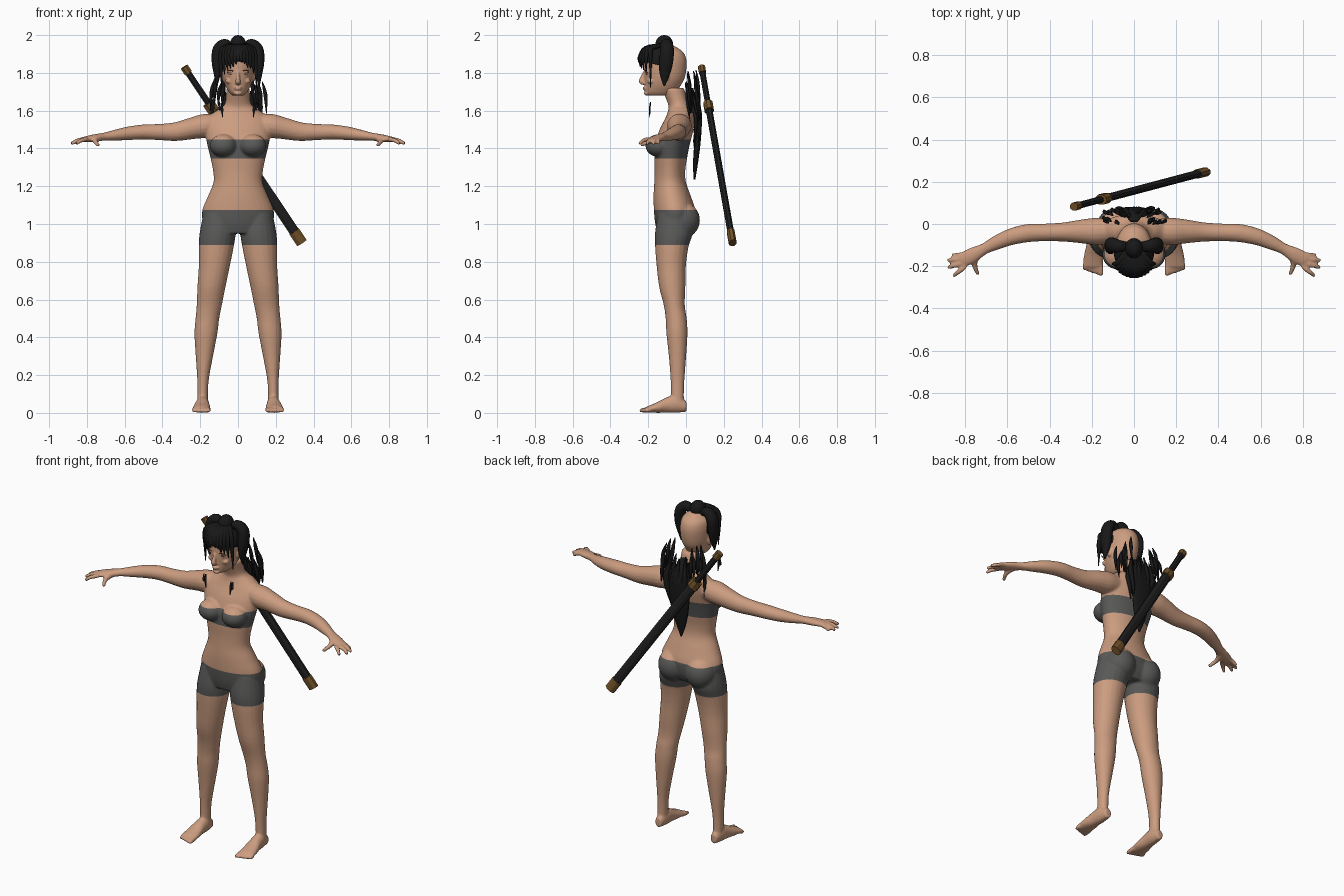
import bpy, bmesh, math, random
from mathutils import Vector, Matrix

random.seed(4)
X, Y, Z = Vector((1, 0, 0)), Vector((0, 1, 0)), Vector((0, 0, 1))
cube = bpy.data.objects.get("Cube")
if cube:
    bpy.data.objects.remove(cube)


def material(name, rgb):
    m = bpy.data.materials.new(name)
    m.use_nodes = True
    m.diffuse_color = (*rgb, 1)
    m.node_tree.nodes["Principled BSDF"].inputs["Base Color"].default_value = (*rgb, 1)
    return m


skin = material("skin", (0.60, 0.335, 0.215))
cloth = material("grey cloth", (0.1, 0.1, 0.098))
black = material("black hair", (0.009, 0.009, 0.009))
lacquer = material("black lacquer", (0.014, 0.014, 0.014))
brass = material("brown brass", (0.17, 0.085, 0.022))
brown = material("dark brow", (0.09, 0.045, 0.025))


def spline(rings, n):
    """Catmull-Rom interpolation of ring tuples."""
    out = []
    for i in range(len(rings) - 1):
        p = [rings[max(0, min(len(rings) - 1, i + k))] for k in (-1, 0, 1, 2)]
        for j in range(n):
            t = j / n
            out.append([0.5 * (2 * b + (c - a) * t + (2 * a - 5 * b + 4 * c - d) * t * t
                               + (3 * b - a - 3 * c + d) * t ** 3) for a, b, c, d in zip(*p)])
    return out + [list(rings[-1])]


def loft(bm, rings, up, seg=16, n=4, axis=None):
    """Closed tube through rings (x, y, z, half width, half depth)."""
    rings = spline(rings, n) if n > 1 else rings
    pts = [Vector(r[:3]) for r in rings]
    loops = []
    for i, r in enumerate(rings):
        t = axis or (pts[min(i + 1, len(pts) - 1)] - pts[max(i - 1, 0)]).normalized()
        u = t.cross(up).normalized()
        v = u.cross(t)
        ang = [2 * math.pi * (k + 0.5) / seg for k in range(seg)]
        loops.append([bm.verts.new(pts[i] + u * r[3] * math.cos(a) + v * r[4] * math.sin(a)) for a in ang])
    for a, b in zip(loops, loops[1:]):
        for k in range(seg):
            bm.faces.new((a[k], a[k - 1], b[k - 1], b[k]))
    bm.faces.new(loops[0])
    bm.faces.new(loops[-1][::-1])


def stack(bm, rows):
    """Upright loft from rows (z, half width, front y, back y)."""
    loft(bm, [(0, (f + b) / 2, z, w, (b - f) / 2) for z, w, f, b in rows], Y, 32, 4, Z)


def ball(bm, centre, radii, tilt=0):
    m = Matrix.Translation(centre) @ Matrix.Rotation(tilt, 4, 'Y') @ Matrix.Diagonal((*radii, 1))
    bmesh.ops.create_uvsphere(bm, u_segments=24, v_segments=16, radius=1, matrix=m)


def finish(name, bm, mats, smooth=True):
    bmesh.ops.recalc_face_normals(bm, faces=bm.faces[:])
    me = bpy.data.meshes.new(name)
    bm.to_mesh(me)
    bm.free()
    for m in mats:
        me.materials.append(m)
    me.polygons.foreach_set("use_smooth", [smooth] * len(me.polygons))
    ob = bpy.data.objects.new(name, me)
    bpy.context.scene.collection.objects.link(ob)
    return ob


def fuse(ob, voxel, repeat):
    """Blend overlapping parts into one skin and return it as a bmesh."""
    mod = ob.modifiers.new("blend", 'REMESH')
    mod.mode, mod.voxel_size = 'VOXEL', voxel
    sm = ob.modifiers.new("soften", 'SMOOTH')
    sm.factor, sm.iterations = 0.5, repeat
    bpy.context.view_layer.update()
    me = bpy.data.meshes.new_from_object(ob.evaluated_get(bpy.context.evaluated_depsgraph_get()))
    bm = bmesh.new()
    bm.from_mesh(me)
    bpy.data.objects.remove(ob)
    bpy.data.meshes.remove(me)
    return bm


# Torso and neck
bm = bmesh.new()
stack(bm, [(.95, .15, -.15, .02), (1.0, .183, -.163, .045), (1.07, .19, -.17, .05), (1.15, .158, -.172, .025),
           (1.22, .13, -.168, .0), (1.28, .132, -.166, -.004), (1.35, .146, -.168, .006), (1.42, .163, -.165, .02),
           (1.5, .175, -.14, .04), (1.56, .165, -.11, .048), (1.6, .115, -.095, .042),
           (1.635, .07, -.095, .015), (1.72, .062, -.13, -.01)])
for s in (1, -1):
    ball(bm, (s * .078, -.145, 1.415), (.072, .07, .06))
    ball(bm, (s * .09, -.018, 1.02), (.09, .092, .095))
    # Arm and palm
    arm = [(.08, -.03, 1.53, .05, .05), (.17, -.035, 1.52, .065, .064), (.24, -.035, 1.507, .058, .058),
           (.33, -.038, 1.489, .046, .05), (.42, -.04, 1.487, .042, .043), (.5, -.043, 1.487, .043, .04),
           (.58, -.06, 1.48, .04, .036), (.65, -.088, 1.47, .034, .029), (.71, -.118, 1.462, .027, .021),
           (.76, -.145, 1.455, .036, .02), (.815, -.172, 1.447, .037, .015)]
    loft(bm, [(s * r[0], *r[1:]) for r in arm], Z)
    # Fingers and thumb
    for k, (tx, ty) in enumerate([(.862, -.148), (.885, -.172), (.883, -.207), (.857, -.247)]):
        kx, ky = .8 + .008 * (k in (1, 2)), -.145 - .019 * k
        loft(bm, [(s * kx, ky, 1.448, .012, .012), (s * (kx + tx) / 2, (ky + ty) / 2, 1.443, .012, .012),
                  (s * tx, ty, 1.425, .009, .009)], Z, 10)
    loft(bm, [(s * .745, -.15, 1.45, .018, .015), (s * .755, -.195, 1.436, .014, .013),
              (s * .738, -.24, 1.416, .01, .009)], X, 10)
    # Leg
    leg = [(.1, -.06, 1.05, .085, .09), (.108, -.065, .95, .096, .1), (.115, -.075, .88, .093, .089),
           (.125, -.078, .78, .083, .078), (.14, -.073, .67, .075, .07), (.152, -.062, .57, .067, .056),
           (.162, -.052, .5, .063, .056), (.17, -.048, .42, .061, .056), (.178, -.045, .3, .046, .046),
           (.185, -.045, .18, .031, .037), (.187, -.045, .1, .028, .034), (.187, -.045, .04, .028, .035)]
    loft(bm, [(s * r[0], *r[1:]) for r in leg], Y, 20, 4, Z)
    # Foot and toes
    foot = [(.186, .002, .034, .022, .028), (.187, -.05, .046, .033, .046), (.189, -.1, .042, .037, .042),
            (.192, -.15, .029, .046, .029), (.194, -.205, .018, .048, .017)]
    loft(bm, [(s * r[0], *r[1:]) for r in foot], Z, 16, 4, Y)
    for k in range(5):
        tx, ty = .156 + .0195 * k, -.246 + .007 * k
        loft(bm, [(s * tx, -.19, .018, .011, .014), (s * tx, ty + .015, .014, .011, .013),
                  (s * tx, ty, .01, .008, .009)], Z, 10, 3, Y)
body = fuse(finish("body", bm, [skin]), .007, 4)

# Clothing bands cut into the skin by height
bands = ((.89, 1.073), (1.348, 1.447))
for z in bands[0] + bands[1]:
    bmesh.ops.bisect_plane(body, geom=body.verts[:] + body.edges[:] + body.faces[:], plane_co=(0, 0, z), plane_no=Z)
for f in body.faces:
    c = f.calc_center_median()
    f.material_index = int(abs(c.x) < .26 and any(a < c.z < b for a, b in bands))
finish("body", body, [skin, cloth])

# Head with facial forms
bm = bmesh.new()
stack(bm, [(1.68, .03, -.2, -.08), (1.695, .046, -.216, -.05), (1.73, .066, -.217, -.03), (1.77, .079, -.22, -.008),
           (1.82, .085, -.222, .002), (1.87, .085, -.219, .002), (1.91, .073, -.2, -.015), (1.942, .035, -.15, -.06)])
loft(bm, [(0, -.214, 1.805, .009, .012), (0, -.228, 1.775, .01, .014), (0, -.234, 1.755, .014, .016),
          (0, -.218, 1.745, .014, .01)], Y, 12)
ball(bm, (0, -.217, 1.722), (.022, .012, .005))
ball(bm, (0, -.215, 1.713), (.019, .013, .005))
ball(bm, (0, -.207, 1.692), (.022, .016, .012))
for s in (1, -1):
    ball(bm, (s * .035, -.203, 1.807), (.026, .014, .007), s * .12)
    ball(bm, (s * .034, -.198, 1.788), (.017, .012, .008))
    ball(bm, (s * .045, -.185, 1.757), (.022, .02, .016))
    ball(bm, (s * .084, -.11, 1.785), (.009, .02, .03))
finish("head", fuse(finish("head", bm, [skin]), .0045, 2), [skin])

# Brows and lash lines
bm = bmesh.new()
for s in (1, -1):
    ball(bm, (s * .037, -.214, 1.812), (.022, .004, .003), -s * .12)
    ball(bm, (s * .035, -.207, 1.794), (.016, .004, .002), s * .1)
finish("brows_and_lashes", bm, [brown])

# Hair cap over the front of the skull
bm = bmesh.new()
ball(bm, (0, -.132, 1.852), (.096, .108, .1))
for co, no in (((0, -.24, 1.865), (0, -.25, -1)), ((0, -.055, 0), Y)):
    cut = bmesh.ops.bisect_plane(bm, geom=bm.verts[:] + bm.edges[:] + bm.faces[:], plane_co=co,
                                 plane_no=no, clear_outer=True)
    bmesh.ops.holes_fill(bm, edges=[e for e in cut["geom_cut"] if isinstance(e, bmesh.types.BMEdge)], sides=0)
finish("hair_cap", bm, [black])

# Fringe
bm = bmesh.new()
for i in range(13):
    x = (i - 6) * .0145
    tip = 1.852 - 9 * x * x + random.uniform(-.015, .01) - .05 * (i in (0, 12))
    y = -.13 - .117 * math.sqrt(1 - (x / .1) ** 2)
    loft(bm, [(x * .4, -.13, 1.945, .012, .015), (x * .85, (y - .13) / 2 - .025, 1.93, .014, .017),
              (x * 1.03, y, 1.88, .01, .015), (x * 1.06 + .006, y, tip, .002, .002)], X, 8)
finish("fringe", bm, [black])

# Topknot and side tails
bm = bmesh.new()
ball(bm, (0, -.115, 1.95), (.043, .047, .05))
for s in (1, -1):
    loft(bm, [(s * .035, -.105, 1.935, .02, .02), (s * .07, -.105, 1.955, .026, .03),
              (s * .105, -.1, 1.925, .03, .037), (s * .112, -.105, 1.86, .028, .038),
              (s * .11, -.112, 1.8, .02, .03), (s * .112, -.115, 1.73, .003, .004)], Y, 12)
    # Loose wisps at the collar
    for dx, low in ((.085, 1.565), (.097, 1.6)):
        loft(bm, [(s * dx, -.188, 1.645, .003, .003), (s * dx, -.192, 1.61, .008, .004),
                  (s * (dx - .004), -.192, low, .002, .002)], Y, 6)
finish("topknot_and_side_tails", bm, [black])

# Long hair down the back: a central fall with ragged locks around it
bm = bmesh.new()
loft(bm, [(0, .015, 1.7, .02, .008), (0, .055, 1.62, .055, .014), (0, .066, 1.52, .07, .016),
          (0, .06, 1.42, .06, .016), (0, .05, 1.32, .036, .013), (0, .045, 1.235, .004, .004)], Y, 14)
for i in range(22):
    x = random.uniform(-.085, .085)
    top, y = random.uniform(1.6, 1.72), random.uniform(.05, .075)
    low = 1.25 + abs(x) * 2.2 + random.uniform(0, .12)
    loft(bm, [(x * .8, y - .02, top, .004, .004), (x * 1.1, y, top * .65 + low * .35, .017, .009),
              (x * .9, y, top * .3 + low * .7, .013, .008), (x * .7, y - .012, low, .002, .002)], Y, 6)
for i in range(22):
    s = 1 if i % 2 else -1
    x, y = s * random.uniform(.07, .145), random.uniform(.005, .065)
    top = random.uniform(1.68, 1.82)
    low = top - random.uniform(.1, .19)
    loft(bm, [(x * .88, y - .01, top, .002, .002), (x, y, top * .6 + low * .4, .012, .008),
              (x * 1.04, y + .012, low, .002, .002)], Y, 6)
finish("back_hair", bm, [black])

# Sword slung across the back
start, end = Vector((-.285, .082, 1.832)), Vector((.338, .247, .9))
for name, t0, t1, w, d, mat in (("sword_pommel", 0, .035, .023, .02, brass), ("sword_handle", .03, .21, .018, .016, lacquer),
                                ("sword_guard", .205, .25, .034, .026, brass), ("scabbard", .245, .94, .029, .018, lacquer),
                                ("scabbard_tip", .935, 1, .032, .022, brass)):
    bm = bmesh.new()
    a, b = start.lerp(end, t0), start.lerp(end, t1)
    loft(bm, [(*a, w, d), (*b, w, d)], Y, 8, 1)
    finish(name, bm, [mat], False)
